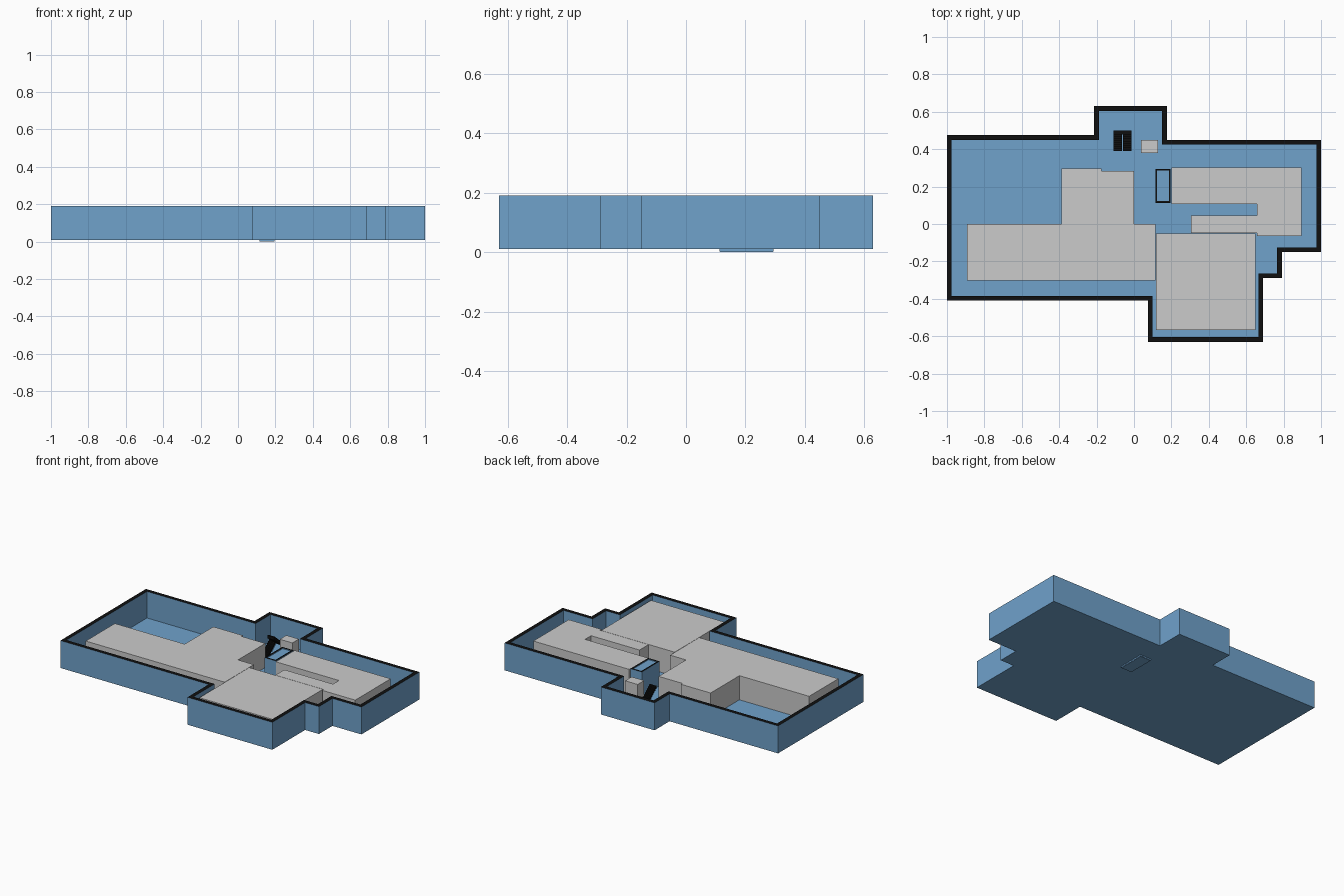
import bpy, bmesh
from mathutils import Vector

if "Cube" in bpy.data.objects:
    bpy.data.objects.remove(bpy.data.objects["Cube"])


def material(name, rgb):
    m = bpy.data.materials.new(name)
    m.diffuse_color = (*rgb, 1)
    m.use_nodes = True
    m.node_tree.nodes["Principled BSDF"].inputs["Base Color"].default_value = m.diffuse_color
    return m


BLUE = material("wall_blue", (0.16, 0.36, 0.60))
BLACK = material("trim_black", (0.005, 0.005, 0.005))


def finish(bm, name, mats):
    bmesh.ops.recalc_face_normals(bm, faces=bm.faces)
    me = bpy.data.meshes.new(name)
    bm.to_mesh(me)
    bm.free()
    for m in mats:
        me.materials.append(m)
    ob = bpy.data.objects.new(name, me)
    bpy.context.collection.objects.link(ob)
    return ob


def rect(x0, y0, x1, y1):
    return [(x0, y0), (x1, y0), (x1, y1), (x0, y1)]


def inset(pts, d):
    """Inward offset of a counter-clockwise right-angled outline."""
    out = []
    for i, p in enumerate(pts):
        a = (Vector(p) - Vector(pts[i - 1])).normalized()
        b = (Vector(pts[(i + 1) % len(pts)]) - Vector(p)).normalized()
        out.append((p[0] - d * (a.y + b.y), p[1] + d * (a.x + b.x)))
    return out


def prism(name, pts, z0, z1, mats=()):
    bm = bmesh.new()
    f = bm.faces.new([bm.verts.new((x, y, z0)) for x, y in pts])
    r = bmesh.ops.extrude_face_region(bm, geom=[f], use_keep_orig=True)
    for v in r["geom"]:
        if isinstance(v, bmesh.types.BMVert):
            v.co.z = z1
    return finish(bm, name, mats)


def ring(name, pts, d, z0, z1, mats):
    """Wall following an outline, its top face in the second material."""
    bm = bmesh.new()
    loops = [[bm.verts.new((x, y, z)) for x, y in o]
             for o, z in ((pts, z0), (pts, z1), (inset(pts, d), z1), (inset(pts, d), z0))]
    n = len(pts)
    for k in range(4):
        a, b = loops[k], loops[(k + 1) % 4]
        for i in range(n):
            j = (i + 1) % n
            f = bm.faces.new((a[i], a[j], b[j], b[i]))
            f.material_index = 1 if k == 1 else 0
    return finish(bm, name, mats)


# Outer shell: floor slab and perimeter wall
outline = [(-1, -0.41), (0.075, -0.41), (0.075, -0.63), (0.69, -0.63),
           (0.69, -0.29), (0.79, -0.29), (0.79, -0.15), (1, -0.15),
           (1, 0.45), (0.176, 0.45), (0.176, 0.63), (-0.213, 0.63),
           (-0.213, 0.475), (-1, 0.475)]
prism("floor", inset(outline, 0.01), 0.01, 0.016, [BLUE])
ring("perimeter_wall", outline, 0.025, 0.01, 0.19, [BLUE, BLACK])

# Grey interior blocks
FLOOR, TOP = 0.016, 0.174
prism("west_block", [(-0.893, -0.302), (0.115, -0.302), (0.115, 0), (0, 0),
                     (0, 0.283), (-0.174, 0.283), (-0.174, 0.298),
                     (-0.387, 0.298), (-0.387, 0), (-0.893, 0)], FLOOR, TOP)
prism("south_block", rect(0.117, -0.567, 0.65, -0.05), FLOOR, TOP)
prism("east_block", [(0.305, -0.048), (0.657, -0.048), (0.657, -0.064),
                     (0.895, -0.064), (0.895, 0.303), (0.2, 0.303),
                     (0.2, 0.107), (0.657, 0.107), (0.657, 0.045),
                     (0.305, 0.045)], FLOOR, TOP)
prism("small_block", rect(0.037, 0.38, 0.128, 0.448), FLOOR, TOP)

# Lift shaft with dark rim
shaft = rect(0.114, 0.112, 0.196, 0.295)
prism("lift_shaft", inset(shaft, 0.002), 0, 0.172, [BLUE])
ring("lift_shaft_rim", shaft, 0.01, 0.002, 0.177, [BLUE, BLACK])

# Switchback staircase: lower flight, landing, upper flight
STEPS, Y0, RUN, RISE = 8, 0.39, 0.011, 0.009


def flight(name, x0, x1, base, up):
    for i in range(STEPS):
        k = i if up else STEPS - 1 - i
        z = base + (k + 1) * RISE
        y = Y0 + i * RUN
        prism(f"{name}_step_{i}", rect(x0, y, x1, y + RUN),
              max(FLOOR, z - 0.018), z, [BLACK])


flight("lower", -0.11, -0.063, FLOOR, True)
mid = FLOOR + (STEPS + 1) * RISE
flight("upper", -0.060, -0.013, mid, False)
prism("landing", rect(-0.11, Y0 + STEPS * RUN, -0.013, 0.50), mid - 0.012, mid, [BLACK])
